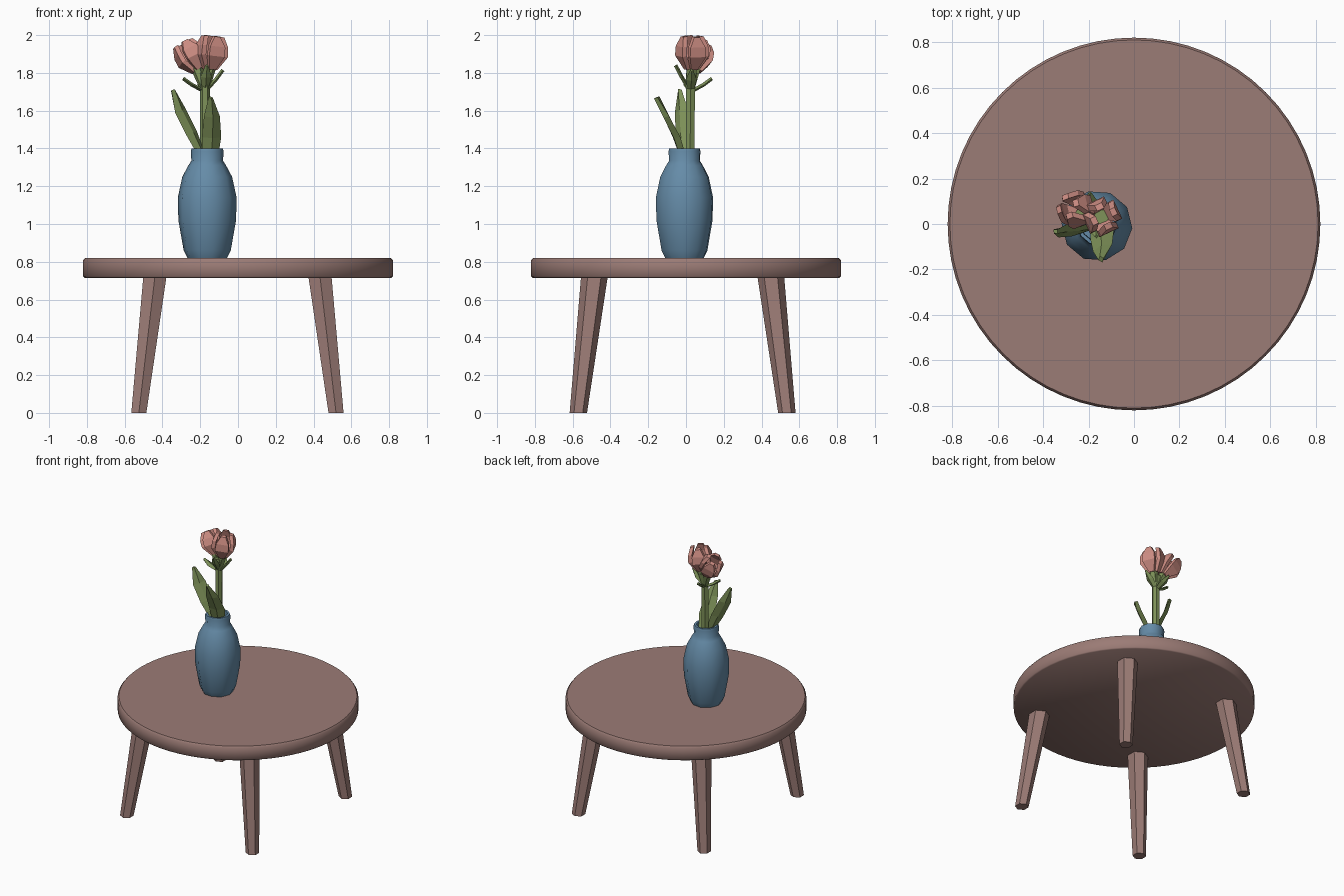
import bpy, bmesh, math
from mathutils import Vector as V

if "Cube" in bpy.data.objects:
    bpy.data.objects.remove(bpy.data.objects["Cube"])


def material(name, rgb):
    m = bpy.data.materials.new(name)
    m.diffuse_color = (*rgb, 1)
    m.use_nodes = True
    m.node_tree.nodes["Principled BSDF"].inputs["Base Color"].default_value = m.diffuse_color
    return m


WOOD = material("wood", (0.33, 0.20, 0.18))
BLUE = material("vase_blue", (0.13, 0.26, 0.39))
GREEN = material("leaf_green", (0.21, 0.29, 0.10))
PINK = material("petal_pink", (0.62, 0.27, 0.23))


def loft(name, rings, mat, smooth=None):
    """Skin a stack of equal-sized vertex rings and cap both ends."""
    bm = bmesh.new()
    rows = [[bm.verts.new(p) for p in r] for r in rings]
    n = len(rows[0])
    for a, b in zip(rows, rows[1:]):
        for i in range(n):
            j = (i + 1) % n
            bm.faces.new((a[i], a[j], b[j], b[i]))
    bm.faces.new(rows[0][::-1])
    bm.faces.new(rows[-1])
    bmesh.ops.recalc_face_normals(bm, faces=bm.faces)
    me = bpy.data.meshes.new(name)
    bm.to_mesh(me)
    bm.free()
    me.materials.append(mat)
    ob = bpy.data.objects.new(name, me)
    bpy.context.collection.objects.link(ob)
    if smooth:
        bpy.ops.object.select_all(action='DESELECT')
        bpy.context.view_layer.objects.active = ob
        ob.select_set(True)
        bpy.ops.object.shade_smooth_by_angle(angle=math.radians(smooth))
    return ob


def ring(c, r, n, start=0):
    return [V(c) + V((r * math.cos(a), r * math.sin(a), 0))
            for a in (math.radians(start) + math.tau * i / n for i in range(n))]


def blade(name, pts, widths, side, thick, mat, boxy=False):
    """Leaf or petal: diamond or box section swept along a few points."""
    pts, side = [V(p) for p in pts], V(side).normalized()
    nrm = side.cross(pts[-1] - pts[0]).normalized()
    rings = []
    for p, w in zip(pts, widths):
        s, t = side * w, nrm * thick
        rings.append([p + s + t, p - s + t, p - s - t, p + s - t] if boxy
                     else [p + s, p + t, p - s, p - t])
    return loft(name, rings, mat)


# Table top
loft("table_top", [ring((0, 0, z), r, 64) for r, z in
     [(0.812, 0.715), (0.82, 0.722), (0.82, 0.808), (0.81, 0.82)]], WOOD, 50)

# Four splayed hexagonal legs
for sx, nx in ((-1, "left"), (1, "right")):
    for sy, ny in ((-1, "front"), (1, "back")):
        off = V((-0.003, -0.018, 0))
        loft(f"{ny}_{nx}_leg",
             [ring(V((sx * 0.522, sy * 0.552, 0)) + off, 0.046, 6, 90),
              ring(V((sx * 0.436, sy * 0.466, 0.73)) + off, 0.071, 6, 90)], WOOD)

# Hollow vase: outside profile, lip, then inside
VASE = [(0.105, 0.82), (0.125, 0.86), (0.153, 1.02), (0.156, 1.14), (0.132, 1.25),
        (0.10, 1.31), (0.084, 1.335), (0.087, 1.385), (0.083, 1.40), (0.068, 1.40),
        (0.065, 1.33), (0.115, 1.24), (0.135, 1.12), (0.10, 0.86)]
loft("vase", [ring((-0.163, -0.008, z), r, 10, -4) for r, z in VASE], BLUE, 60)

# Stem and its two short forks
loft("stem", [ring(c, r, 6) for c, r in
     [((-0.16, 0.01, 0.88), 0.022), ((-0.175, 0.022, 1.4), 0.026),
      ((-0.175, 0.024, 1.72), 0.027), ((-0.172, 0.03, 1.80), 0.036)]], GREEN)
for name, top in (("right_fork", (-0.143, 0.032, 1.85)), ("left_fork", (-0.222, 0.05, 1.835))):
    loft(name, [ring((-0.175, 0.024, 1.70), 0.02, 6), ring(top, 0.035, 6)], GREEN)

# Two large leaves
blade("left_leaf", [(-0.18, -0.01, 1.34), (-0.245, -0.02, 1.48), (-0.305, -0.025, 1.6),
                    (-0.345, -0.033, 1.71)],
      (0.025, 0.045, 0.045, 0.012), (0.6, 0.75, 0.25), 0.014, GREEN)
blade("front_leaf", [(-0.15, -0.01, 1.34), (-0.14, -0.05, 1.46), (-0.138, -0.105, 1.57),
                     (-0.145, -0.155, 1.67)],
      (0.045, 0.055, 0.045, 0.012), (0.9, 0.35, 0), 0.016, GREEN)

# Small leaves under the blossoms
base = V((-0.175, 0.025, 1.70))
for i, tip in enumerate([(-0.29, 0.01, 1.77), (-0.08, 0.03, 1.815),
                         (-0.165, -0.055, 1.84), (-0.195, 0.137, 1.77)]):
    tip = V(tip)
    d = tip - base
    blade(f"small_leaf_{i + 1}", [base, base + d * 0.6 - V((0, 0, 0.005)), tip],
          (0.015, 0.03, 0.008), d.cross(V((0, 0, 1))), 0.01, GREEN)


# Blossoms: four thick petals around a tilted axis
def blossom(name, o, axis, spin, size):
    o, a = V(o), V(axis).normalized()
    u = a.cross(V((0, 1, 0))).normalized()
    v = a.cross(u)
    for k in range(4):
        t = math.radians(spin + 90 * k)
        r = u * math.cos(t) + v * math.sin(t)
        pts = [o + (r * x + a * h) * size for x, h in
               [(0.022, 0.0), (0.062, 0.07), (0.06, 0.12), (0.045, 0.17)]]
        blade(f"{name}_petal_{k + 1}", pts,
              [w * size for w in (0.018, 0.045, 0.042, 0.016)],
              a.cross(r), 0.013 * size, PINK, True)


blossom("right_blossom", (-0.15, 0.03, 1.82), (0.1, 0.02, 1), 25, 1.03)
blossom("left_blossom", (-0.21, 0.048, 1.815), (-0.5, 0.18, 0.85), 20, 0.98)
